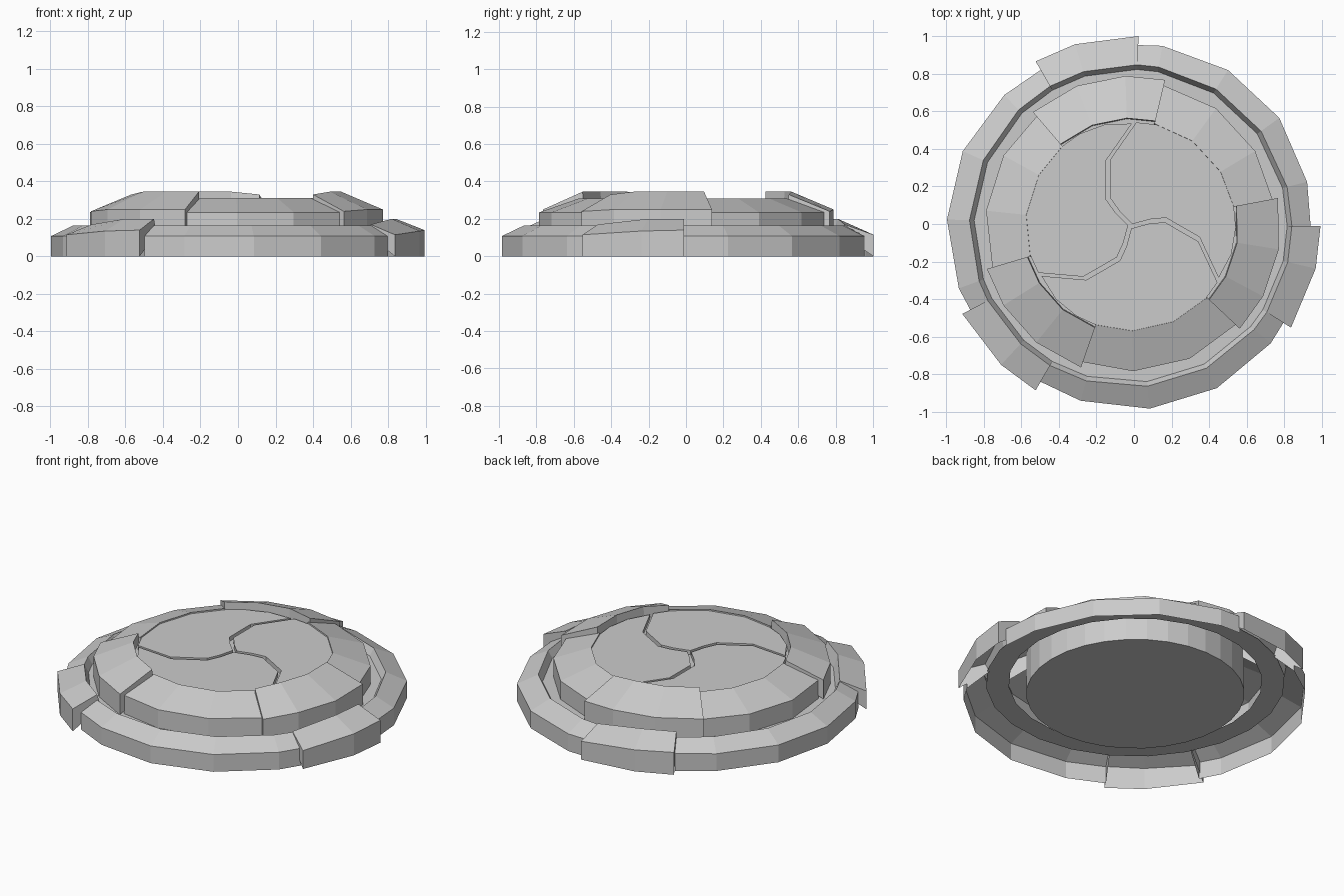
import bpy
from math import cos, sin, radians, hypot
from mathutils import Vector, Matrix

if "Cube" in bpy.data.objects:
    bpy.data.objects.remove(bpy.data.objects["Cube"])

CENTRE = Vector((-0.018, -0.01, 0))


def make_object(name, verts, faces):
    mesh = bpy.data.meshes.new(name)
    mesh.from_pydata([Vector(v) + CENTRE for v in verts], [], faces)
    mesh.update()
    obj = bpy.data.objects.new(name, mesh)
    bpy.context.collection.objects.link(obj)
    return obj


def polar(r, deg, z):
    return (r * cos(radians(deg)), r * sin(radians(deg)), z)


def sweep(name, angles, profiles, caps=True, closed=False):
    """Join (r, z) profiles placed at the given angles into a shell."""
    n, m = len(profiles[0]), len(angles)
    verts = [polar(r, a, z) for a, p in zip(angles, profiles) for r, z in p]
    faces = []
    for i in range(m if closed else m - 1):
        j = (i + 1) % m
        for k in range(n - 1):
            faces.append((i * n + k, j * n + k, j * n + k + 1, i * n + k + 1))
    if caps:
        faces.append(tuple(range(n)))
        faces.append(tuple(range(m * n - 1, (m - 1) * n - 1, -1)))
    return make_object(name, verts, faces)


def outer_profile(r, edge, top, inner=0.86):
    return [(r, 0), (r, edge), (inner, top), (0.835, 0.12)]


def inner_profile(r, edge, top, inner):
    return [(r, 0.12), (r, edge), (inner, top), (inner - 0.005, 0.26)]


for k in range(3):
    t = 120 * k
    # Long low arc of the outer ring
    angles = [t + a for a in (120, 134, 156, 178, 200, 208)]
    radii = (0.96, 0.97, 0.98, 0.98, 0.975, 0.965)
    sweep(f"outer_arc_{k}", angles, [outer_profile(r, 0.108, 0.165) for r in radii])
    # Raised block of the outer ring, lower at its starting end
    sweep(f"outer_block_{k}", [t + a for a in (87.6, 107, 120)],
          [outer_profile(1.013, 0.115, 0.17), outer_profile(1.013, 0.135, 0.2),
           outer_profile(1.013, 0.14, 0.2)])
    # Low arc of the upper ring
    sweep(f"upper_arc_{k}", [t + a for a in (130.5, 151, 174, 197)],
          [inner_profile(r, 0.235, 0.31, 0.56) for r in (0.77, 0.775, 0.775, 0.77)])
    # Raised block of the upper ring
    sweep(f"upper_block_{k}", [t + a for a in (76.7, 92, 111, 130.7)],
          [inner_profile(0.8, e, z, 0.575)
           for e, z in ((0.24, 0.33), (0.25, 0.345), (0.25, 0.345), (0.25, 0.345))])

# Ledge between the two rings
ledge = [i * 15 for i in range(24)]
sweep("ledge", ledge, [[(0.85, 0.12), (0.72, 0.12)]] * 24, caps=False, closed=True)

# Central drum, closed at both ends
drum = [i * 11.25 for i in range(32)]
sides = 32
verts = [polar(0.62, a, z) for z in (0.04, 0.275) for a in drum]
faces = [(i, (i + 1) % sides, sides + (i + 1) % sides, sides + i) for i in range(sides)]
faces += [tuple(range(sides - 1, -1, -1)), tuple(range(sides, 2 * sides))]
make_object("drum", verts, faces)

# Three swirling blades on the face, with narrow grooves between them
groove = [Vector(p) for p in ((0, 0), (-0.07, 0.07), (-0.12, 0.14), (-0.12, 0.35), (0.02, 0.55))]
turn = Matrix.Rotation(radians(120), 2)
blade = groove[:]
blade += [Vector(polar(0.56, a, 0)[:2]) for a in range(103, 200, 15)]
blade += [turn @ p for p in reversed(groove[1:])]
shift = Vector(polar(0.014, 165, 0)[:2])
blade = [p * 0.985 + shift for p in blade]
n = len(blade)
for k in range(3):
    rot = Matrix.Rotation(radians(120 * k), 2)
    pts = [rot @ p for p in blade]
    verts = [(p.x, p.y, z) for z in (0.27, 0.302) for p in pts]
    faces = [(i, (i + 1) % n, n + (i + 1) % n, n + i) for i in range(n)]
    faces += [tuple(range(n - 1, -1, -1)), tuple(range(n, 2 * n))]
    make_object(f"swirl_blade_{k}", verts, faces)
